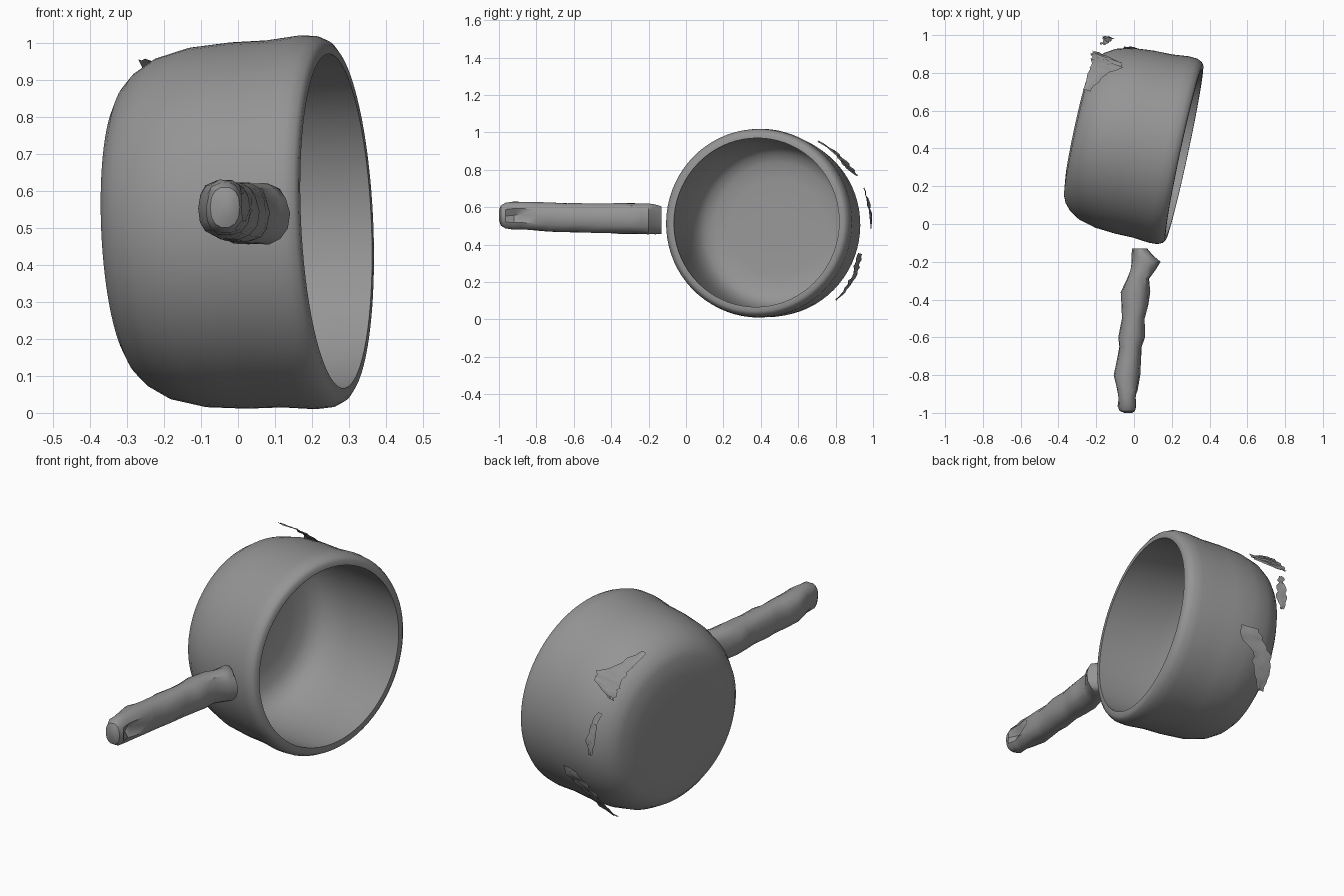
import bpy, bmesh, math, random
from mathutils import Vector, Matrix

if "Cube" in bpy.data.objects:
    bpy.data.objects.remove(bpy.data.objects["Cube"])

random.seed(4)

grey = bpy.data.materials.new("grey_metal")
grey.diffuse_color = (0.30, 0.30, 0.30, 1)
grey.use_nodes = True
grey.node_tree.nodes["Principled BSDF"].inputs["Base Color"].default_value = grey.diffuse_color


def finish(name, bm, angle):
    """Turn a bmesh into a named, shaded object."""
    bmesh.ops.recalc_face_normals(bm, faces=bm.faces)
    mesh = bpy.data.meshes.new(name)
    bm.to_mesh(mesh)
    bm.free()
    mesh.materials.append(grey)
    mesh.shade_smooth()
    mesh.set_sharp_from_angle(angle=math.radians(angle))
    obj = bpy.data.objects.new(name, mesh)
    bpy.context.collection.objects.link(obj)
    return obj


def bridge(bm, rings, closed=True):
    """Skin consecutive vertex rings with quads."""
    for a, b in zip(rings, rings[1:]):
        n = len(a)
        for i in range(n if closed else n - 1):
            j = (i + 1) % n
            bm.faces.new((a[i], a[j], b[j], b[i]))


# Pot frame: n is the axis out of the opening, t points back, w points up
n = Vector((0.977, -0.21, 0.045)).normalized()
t = Vector((0.21, 0.977, 0)).normalized()
w = n.cross(t)
rim_centre = Vector((0.265, 0.377, 0.518))


def pot_point(s, r, a):
    return rim_centre + n * s + t * (r * math.cos(a)) + w * (r * math.sin(a))


# Pot: one closed profile (distance along axis, radius), outside then inside
profile = [(-0.585, 0.12), (-0.584, 0.27), (-0.572, 0.36), (-0.555, 0.395),
           (-0.525, 0.428), (-0.47, 0.462), (-0.38, 0.486), (-0.27, 0.495),
           (-0.17, 0.496), (-0.08, 0.505), (-0.035, 0.502), (-0.01, 0.49),
           (0, 0.476), (0, 0.452), (-0.05, 0.455), (-0.17, 0.457),
           (-0.30, 0.456), (-0.40, 0.446), (-0.47, 0.425), (-0.51, 0.395),
           (-0.535, 0.345), (-0.543, 0.26), (-0.545, 0.12)]
SEG = 72
bm = bmesh.new()
rings = [[bm.verts.new(pot_point(s, r, 2 * math.pi * i / SEG)) for i in range(SEG)]
         for s, r in profile]
bridge(bm, rings)
bm.faces.new(rings[0])
bm.faces.new(rings[-1])
finish("pot_body", bm, 40)

# Handle: lumpy rings (y, left x, right x, bottom z, top z)
sections = [(-1.0, -0.05, -0.01, 0.53, 0.585), (-0.99, -0.075, 0.005, 0.50, 0.61),
            (-0.965, -0.085, 0.012, 0.483, 0.625), (-0.92, -0.083, 0.012, 0.48, 0.63),
            (-0.88, -0.09, 0.02, 0.48, 0.63), (-0.80, -0.11, 0.03, 0.475, 0.628),
            (-0.73, -0.095, 0.033, 0.468, 0.625), (-0.65, -0.08, 0.04, 0.465, 0.622),
            (-0.60, -0.085, 0.055, 0.465, 0.622), (-0.50, -0.065, 0.055, 0.462, 0.62),
            (-0.43, -0.067, 0.078, 0.46, 0.62), (-0.36, -0.068, 0.083, 0.457, 0.622),
            (-0.29, -0.04, 0.083, 0.456, 0.622), (-0.24, -0.02, 0.115, 0.455, 0.622),
            (-0.20, -0.015, 0.138, 0.455, 0.62), (-0.165, -0.01, 0.10, 0.455, 0.615),
            (-0.13, -0.01, 0.07, 0.455, 0.605)]
SIDES = 14
bm = bmesh.new()
rings = []
for y, x0, x1, z0, z1 in sections:
    ring = []
    for i in range(SIDES):
        a = 2 * math.pi * i / SIDES
        c, s = math.cos(a), math.sin(a)
        cx = math.copysign(abs(c) ** 0.85, c)
        sz = math.copysign(abs(s) ** 0.85, s)
        x = (x0 + x1) / 2 + cx * (x1 - x0) / 2
        z = (z0 + z1) / 2 + sz * (z1 - z0) / 2
        # hanging-hole dimple near the tip
        if i == 0 and -0.93 < y < -0.87:
            x -= 0.03
        k = 0.004 if -0.98 < y < -0.14 else 0
        ring.append(bm.verts.new((x + random.uniform(-k, k), y, z + random.uniform(-k, k) * 0.5)))
    rings.append(ring)
bridge(bm, rings)
bm.faces.new(rings[0])
bm.faces.new(rings[-1])
finish("handle", bm, 35)


# Loose flakes behind the pot: rows of (angle, near-base s, near-rim s)
def flake(name, rows, radius, cols=5, steps=4):
    bm = bmesh.new()
    grid = []
    for (a0, p0, q0), (a1, p1, q1) in zip(rows, rows[1:]):
        for k in range(steps + (a1 == rows[-1][0])):
            f = k / steps
            a = math.radians(a0 + (a1 - a0) * f)
            p = p0 + (p1 - p0) * f + random.uniform(-0.008, 0.008)
            q = q0 + (q1 - q0) * f + random.uniform(-0.008, 0.008)
            grid.append([bm.verts.new(pot_point(p + (q - p) * c / (cols - 1),
                                                radius + random.uniform(-0.005, 0.005), a))
                         for c in range(cols)])
    bridge(bm, grid, closed=False)
    finish(name, bm, 40)


flake("flake_upper", [(33, -0.575, -0.545), (38, -0.575, -0.41), (43, -0.565, -0.40),
                      (50, -0.56, -0.47), (65, -0.57, -0.535)], 0.507)
flake("flake_middle", [(-1, -0.53, -0.51), (6, -0.54, -0.49), (15, -0.545, -0.50),
                       (24, -0.54, -0.52)], 0.515)
flake("flake_lower", [(-50, -0.53, -0.50), (-40, -0.53, -0.44), (-30, -0.51, -0.40),
                      (-24, -0.46, -0.32), (-17, -0.40, -0.32)], 0.512)
